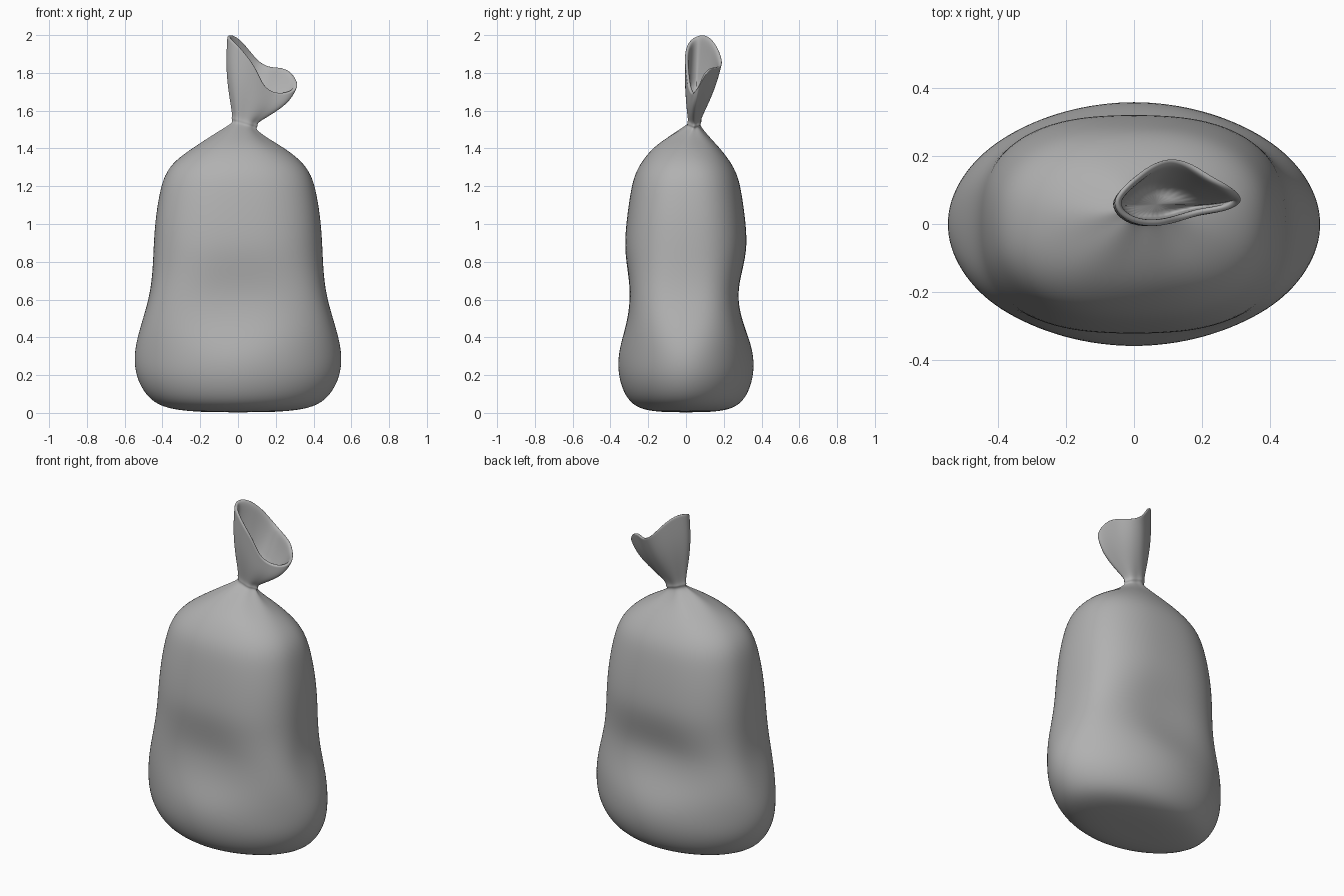
import bpy, bmesh, math
from mathutils import Vector

if "Cube" in bpy.data.objects:
    bpy.data.objects.remove(bpy.data.objects["Cube"])

N = 32

# body profile: height, half width, half depth
PROFILE = [
    (0.003, 0.12, 0.08), (0.008, 0.27, 0.18), (0.03, 0.41, 0.27), (0.09, 0.49, 0.325),
    (0.19, 0.544, 0.36), (0.30, 0.555, 0.363), (0.40, 0.535, 0.338), (0.50, 0.505, 0.31),
    (0.63, 0.467, 0.294), (0.76, 0.453, 0.312), (0.88, 0.449, 0.328), (1.02, 0.44, 0.316),
    (1.15, 0.42, 0.298), (1.26, 0.393, 0.276), (1.34, 0.333, 0.23), (1.41, 0.23, 0.172),
    (1.465, 0.14, 0.105), (1.505, 0.078, 0.053), (1.525, 0.057, 0.031), (1.538, 0.069, 0.039),
    (1.552, 0.062, 0.034)]

# mouth rim, counter-clockwise from +x
RIM = [Vector(p) for p in (
    (0.32, 0.07, 1.735), (0.285, 0.11, 1.80), (0.23, 0.14, 1.825), (0.17, 0.178, 1.83),
    (0.11, 0.193, 1.86), (0.055, 0.176, 1.92), (0.01, 0.145, 1.97), (-0.03, 0.11, 1.998),
    (-0.057, 0.07, 1.998), (-0.045, 0.03, 1.98), (-0.005, 0.004, 1.945), (0.045, -0.006, 1.89),
    (0.095, -0.002, 1.82), (0.14, 0.01, 1.73), (0.20, 0.028, 1.69), (0.275, 0.04, 1.695))]


def spow(v, e):
    return math.copysign(abs(v) ** e, v)


def clamp(v):
    return min(1, max(0, v))


def section(z, hx, hy):
    s = clamp((z - 1.38) / 0.15)                      # gathering towards the neck
    # slightly pointed base, squarer waist, round neck
    n = 1.92 + 0.6 * math.sqrt(abs(math.sin(math.pi * clamp((z - 0.35) / 1.1))))
    waist = math.exp(-((z - 0.61) / 0.16) ** 2)
    n += 0.6 * waist
    sag = -0.012 * waist
    pts = []
    for i in range(N):
        a = 2 * math.pi * i / N
        k = 1 + 0.06 * s * math.cos(6 * a + 0.8)      # pleats
        dx = spow(math.cos(a), 2 / n) * hx * k
        dy = spow(math.sin(a), 2 / n) * hy * k
        # broad soft dents in the front and back
        dy *= 1 - 0.05 * waist * math.exp(-(dx / 0.2) ** 2)
        pts.append(Vector((0.035 * s + dx, 0.045 * s * s + sag + dy, z - 0.3 * s * s * dx)))
    return pts


def smooth_loop(p):
    out, m = [], len(p)
    for i in range(m):
        out += [p[i], (9 * (p[i] + p[(i + 1) % m]) - p[i - 1] - p[(i + 2) % m]) / 16]
    return out


def pulled_in(ring, d):
    c = sum(ring, Vector()) / len(ring)
    out = []
    for i, p in enumerate(ring):
        t = ring[(i + 1) % N] - ring[i - 1]
        inward = Vector((-t.y, t.x, 0)).normalized()
        out.append(p + inward * d + (c - p) * 0.03)
    return out


body = [section(*s) for s in PROFILE]
rim = smooth_loop(RIM)
neck = body[-1]


def flare(t):
    ring = []
    for a, b in zip(neck, rim):
        p = a.lerp(b, t)
        ox, oy = p.x - (0.035 + 0.08 * t), p.y - (0.045 + 0.025 * t)
        out = Vector((ox * (0.42 if ox > 0 else 0.2), oy * 0.2, 0))
        ring.append(p + out * math.sin(math.pi * t) * (1 - 0.5 * t))
    return ring


# outer flare, rolled lip, inner funnel
levels = (0.15, 0.32, 0.5, 0.68, 0.85, 0.96)
rings = body + [flare(t) for t in levels] + [rim]
rings.append([p + Vector((0, 0, 0.003)) for p in pulled_in(rim, 0.010)])
rings += [pulled_in(flare(t), 0.017) for t in reversed(levels[1:])]

bm = bmesh.new()
loops = [[bm.verts.new(p) for p in r] for r in rings]
for a, b in zip(loops, loops[1:]):
    for i in range(N):
        j = (i + 1) % N
        bm.faces.new((a[i], a[j], b[j], b[i]))
bm.faces.new(loops[0][::-1])
bm.faces.new(loops[-1])
bmesh.ops.recalc_face_normals(bm, faces=bm.faces)
for f in bm.faces:
    f.smooth = True
mesh = bpy.data.meshes.new("tied_sack")
bm.to_mesh(mesh)
bm.free()
sack = bpy.data.objects.new("tied_sack", mesh)
bpy.context.collection.objects.link(sack)
sub = sack.modifiers.new("smooth", 'SUBSURF')
sub.levels = sub.render_levels = 2

# dark grey plastic
grey = bpy.data.materials.new("dark_grey")
grey.diffuse_color = (0.44, 0.44, 0.44, 1)
grey.use_nodes = True
grey.node_tree.nodes["Principled BSDF"].inputs["Base Color"].default_value = grey.diffuse_color
mesh.materials.append(grey)
